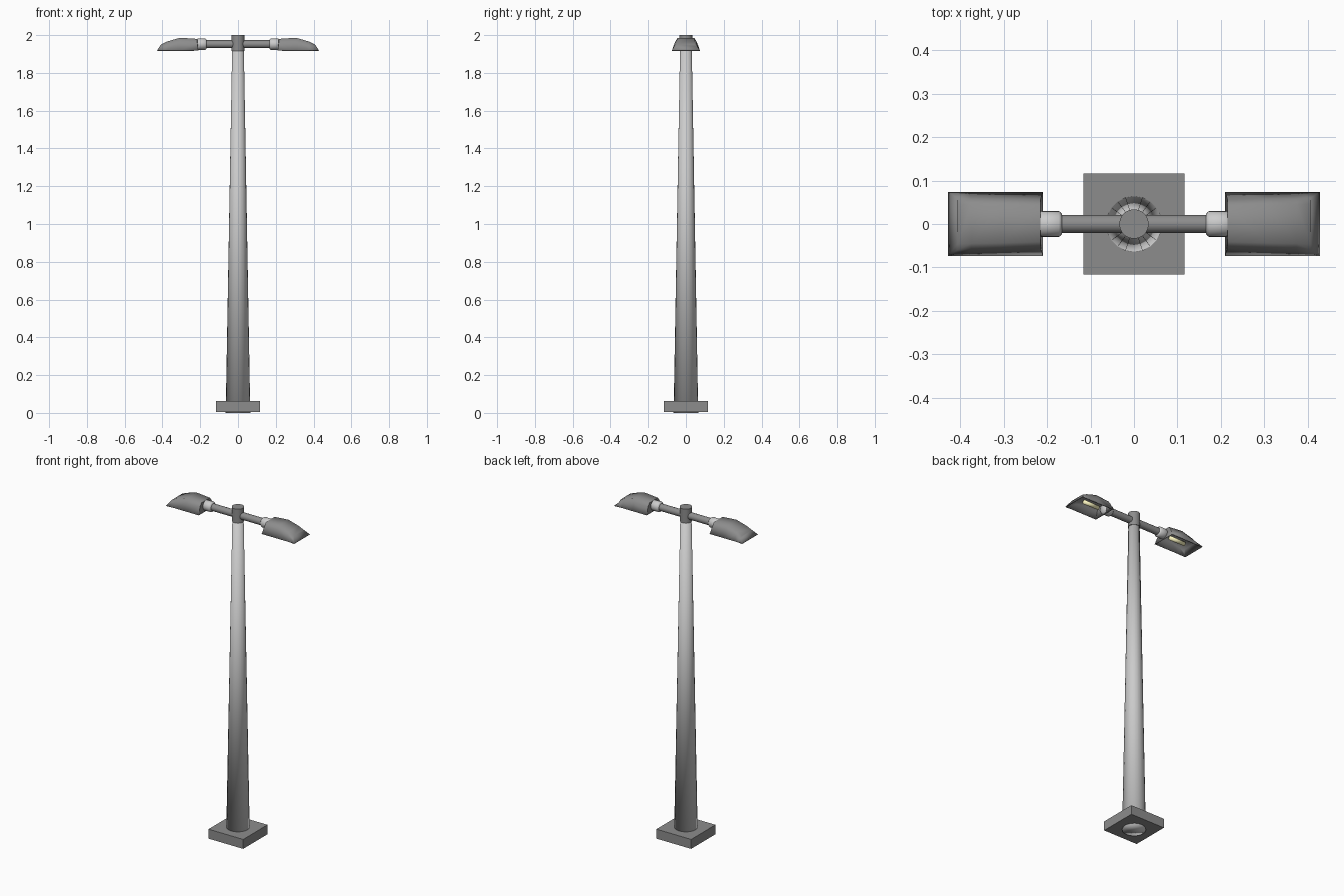
import bpy, bmesh, math

if "Cube" in bpy.data.objects:
    bpy.data.objects.remove(bpy.data.objects["Cube"])


def material(name, r, g, b):
    m = bpy.data.materials.new(name)
    m.diffuse_color = (r, g, b, 1)
    m.use_nodes = True
    m.node_tree.nodes["Principled BSDF"].inputs["Base Color"].default_value = m.diffuse_color
    return m


DARK = material("dark_grey", 0.265, 0.265, 0.265)
LIGHT = material("light_grey", 0.6, 0.6, 0.6)
GLOW = material("warm_light", 1.0, 0.95, 0.55)


def finish(name, bm, mat, angle=35, mirror=False):
    bmesh.ops.recalc_face_normals(bm, faces=bm.faces)
    me = bpy.data.meshes.new(name)
    bm.to_mesh(me)
    bm.free()
    me.materials.append(mat)
    ob = bpy.data.objects.new(name, me)
    bpy.context.collection.objects.link(ob)
    bpy.ops.object.select_all(action='DESELECT')
    ob.select_set(True)
    bpy.context.view_layer.objects.active = ob
    bpy.ops.object.shade_smooth_by_angle(angle=math.radians(angle))
    if mirror:
        ob.modifiers.new("Mirror", 'MIRROR').use_mirror_merge = False
    return ob


def loft(rings):
    """Skin a list of equal-length closed vertex rings and cap the ends."""
    bm = bmesh.new()
    vr = [[bm.verts.new(p) for p in ring] for ring in rings]
    n = len(vr[0])
    for a, b in zip(vr, vr[1:]):
        for i in range(n):
            bm.faces.new((a[i], a[(i + 1) % n], b[(i + 1) % n], b[i]))
    bm.faces.new(vr[0])
    bm.faces.new(vr[-1])
    return bm


def turned(name, profile, mat, axis='Z', z=0.0, sides=20, angle=35, mirror=False):
    """Turned part from (radius, distance along axis) pairs."""
    rings = []
    for r, h in profile:
        ring = []
        for i in range(sides):
            t = math.tau * i / sides
            c, s = r * math.cos(t), r * math.sin(t)
            ring.append((c, s, h + z) if axis == 'Z' else (h, c, s + z))
        rings.append(ring)
    return finish(name, loft(rings), mat, angle, mirror)


def box(name, x0, x1, hy, z0, z1, mat, mirror=False):
    rings = [[(x0, -hy, z), (x1, -hy, z), (x1, hy, z), (x0, hy, z)] for z in (z0, z1)]
    return finish(name, loft(rings), mat, mirror=mirror)


ARM_Z = 1.952

# Base plate, tapered pole (smooth right over its ends) and top cap
box("base_plate", -0.116, 0.116, 0.116, 0.006, 0.063, DARK)
turned("pole", [(0.065, 0), (0.031, 1.925)], LIGHT, angle=180)
turned("pole_cap", [(0.034, 1.915), (0.034, 2.0)], DARK)

# Cross arm with a collar at each end
turned("cross_arm", [(0.021, -0.19), (0.021, 0.19)], DARK, 'X', ARM_Z)
turned("collar", [(0.024, 0.166), (0.03, 0.173), (0.03, 0.213), (0.024, 0.222)],
       LIGHT, 'X', ARM_Z, angle=60, mirror=True)

# Lamp hoods: cross-sections along x as
# (x bottom, x top, shoulder half width, shoulder z, top half width, top z)
sections = [(0.210, 0.216, 0.055, 1.961, 0.041, 1.980),
            (0.307, 0.307, 0.058, 1.963, 0.044, 1.986),
            (0.380, 0.375, 0.058, 1.950, 0.045, 1.966),
            (0.429, 0.407, 0.060, 1.939, 0.046, 1.951)]
rings = []
for xb, xt, ws, zs, wt, zt in sections:
    half = [(xb, 0.074, 1.919), (xt, ws, zs), (xt, wt, zt)]
    rings.append(half + [(x, -y, z) for x, y, z in reversed(half)])
bm = loft(rings)
# Open the underside
under = [f for f in bm.faces if all(abs(v.co.z - 1.919) < 1e-4 for v in f.verts)]
bmesh.ops.delete(bm, geom=under, context='FACES_ONLY')
hood = finish("lamp_hood", bm, DARK, 75, mirror=True)
wall = hood.modifiers.new("Wall", 'SOLIDIFY')
wall.thickness = 0.005
wall.offset = -1

# Glowing lamp tubes inside the hoods
turned("lamp_tube", [(0.012, 0.255), (0.012, 0.36)], GLOW, 'X', 1.944, 12,
       angle=180, mirror=True)
